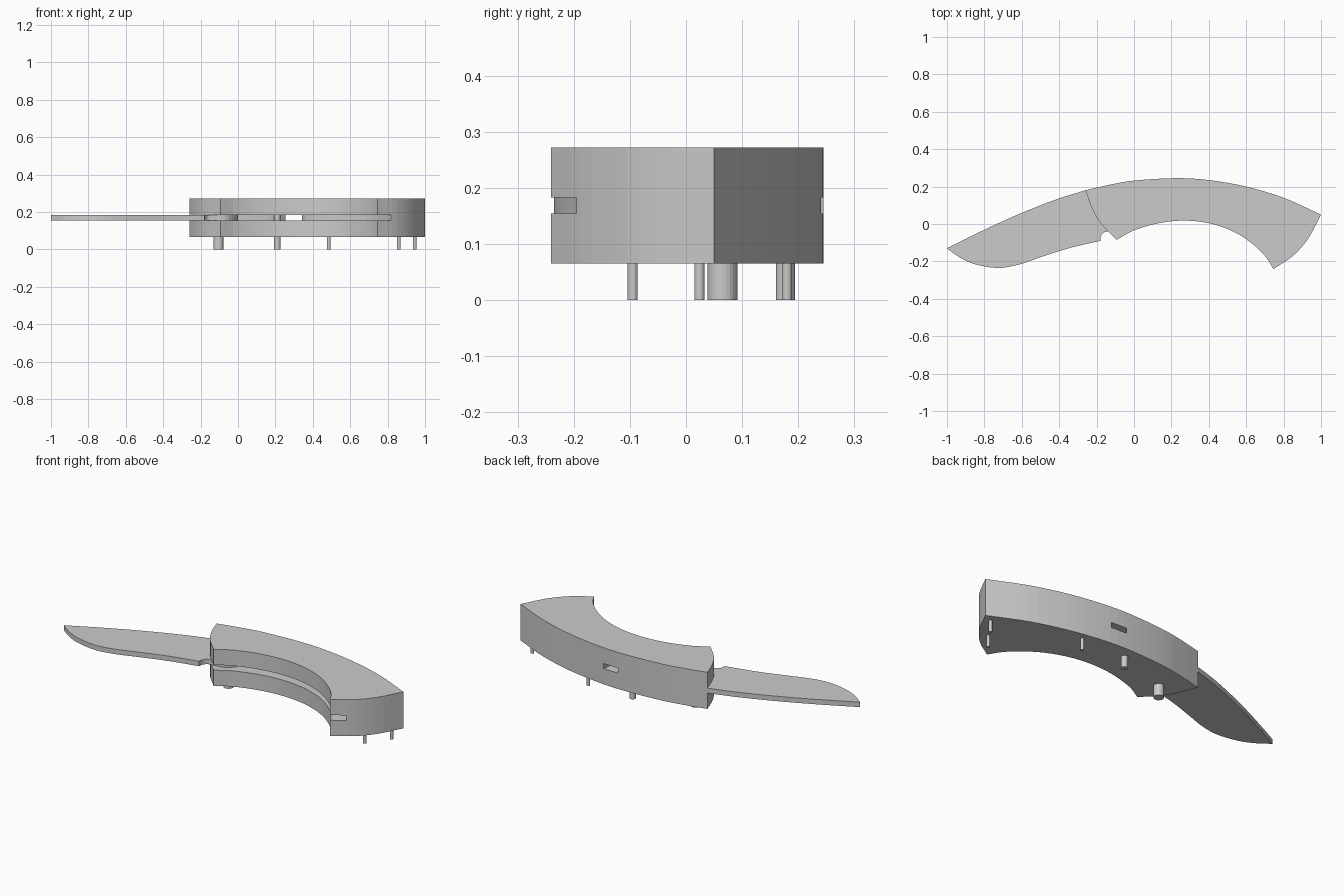
import bpy, bmesh, math
from mathutils import Vector

cube = bpy.data.objects.get("Cube")
if cube:
    bpy.data.objects.remove(cube, do_unlink=True)

grey = bpy.data.materials.new("plain grey")
grey.use_nodes = True
grey.diffuse_color = (0.6, 0.6, 0.6, 1)
grey.node_tree.nodes["Principled BSDF"].inputs["Base Color"].default_value = (0.6, 0.6, 0.6, 1)


def smooth_run(pts, steps=4):
    """Curve through one run of points, leaving out the last point."""
    p = [Vector(q) for q in pts]
    p = [2 * p[0] - p[1]] + p + [2 * p[-1] - p[-2]]
    out = []
    for a, b, c, d in zip(p, p[1:], p[2:], p[3:]):
        for i in range(steps):
            t = i / steps
            out.append(0.5 * (2 * b + (c - a) * t + (2 * a - 5 * b + 4 * c - d) * t * t
                              + (3 * b - a - 3 * c + d) * t ** 3))
    return out


def outline(*runs):
    return [q for run in runs for q in smooth_run(run)]


def plate(name, pts, z0, z1):
    """Extrude a closed outline between two heights."""
    bm = bmesh.new()
    face = bm.faces.new([bm.verts.new((x, y, z0)) for x, y in pts])
    ext = bmesh.ops.extrude_face_region(bm, geom=[face])
    bmesh.ops.translate(bm, vec=(0, 0, z1 - z0),
                        verts=[v for v in ext["geom"] if isinstance(v, bmesh.types.BMVert)])
    bmesh.ops.recalc_face_normals(bm, faces=bm.faces)
    me = bpy.data.meshes.new(name)
    bm.to_mesh(me)
    bm.free()
    ob = bpy.data.objects.new(name, me)
    me.materials.append(grey)
    bpy.context.collection.objects.link(ob)
    return ob


# Handle: four curved sides meeting at sharp corners
handle = plate("handle", outline(
    [(-0.093, -0.085), (0, -0.034), (0.14, 0.006), (0.28, 0.018), (0.42, 0),
     (0.55, -0.05), (0.65, -0.12), (0.71, -0.183), (0.745, -0.241)],
    [(0.745, -0.241), (0.85, -0.17), (0.93, -0.08), (1.0, 0.05)],
    [(1.0, 0.05), (0.8, 0.14), (0.6, 0.2), (0.4, 0.235), (0.22, 0.245),
     (0, 0.232), (-0.13, 0.21), (-0.26, 0.18)],
    [(-0.26, 0.18), (-0.225, 0.085), (-0.175, 0), (-0.093, -0.085)]), 0.065, 0.272)

# Blade slot, open along the inner side with a small window through the back
slot = plate("slot_cutter", outline(
    [(-0.2, -0.2), (-0.17, 0.05), (-0.1, 0.14), (0.08, 0.17), (0.2, 0.2), (0.28, 0.27)],
    [(0.28, 0.27), (0.35, 0.27)],
    [(0.35, 0.27), (0.36, 0.16), (0.57, 0.05), (0.72, -0.05), (0.82, -0.2)],
    [(0.82, -0.2), (0.7, -0.35)],
    [(0.7, -0.35), (-0.2, -0.2)]), 0.154, 0.183)
slot.hide_render = True
slot.hide_viewport = True
cut = handle.modifiers.new("slot", "BOOLEAN")
cut.object = slot
cut.solver = "EXACT"

# Blade with heel notch and rounded tang
plate("blade", outline(
    [(-1, -0.13), (-0.93, -0.18), (-0.85, -0.215), (-0.73, -0.235), (-0.62, -0.218),
     (-0.5, -0.178), (-0.35, -0.13), (-0.18, -0.09)],
    [(-0.18, -0.09), (-0.177, -0.065), (-0.16, -0.045), (-0.135, -0.04)],
    [(-0.135, -0.04), (-0.05, -0.02), (0, 0.06), (-0.03, 0.14), (-0.1, 0.17)],
    [(-0.1, 0.17), (-0.26, 0.175)],
    [(-0.26, 0.18), (-0.4, 0.137), (-0.55, 0.08), (-0.7, 0.016), (-0.85, -0.055),
     (-1, -0.13)]), 0.1545, 0.1825)

# Pins standing out of the underside
for name, x, y, r, top in [("pivot_pin", -0.105, 0.065, 0.027, 0.2),
                           ("stop_pin", 0.21, 0.177, 0.017, 0.2),
                           ("middle_pin", 0.485, 0.18, 0.009, 0.12),
                           ("end_pin_inner", 0.86, -0.095, 0.009, 0.12),
                           ("end_pin_outer", 0.945, 0.024, 0.009, 0.12)]:
    ring = [(x + r * math.cos(i * math.tau / 24), y + r * math.sin(i * math.tau / 24))
            for i in range(24)]
    plate(name, ring, 0, top)
